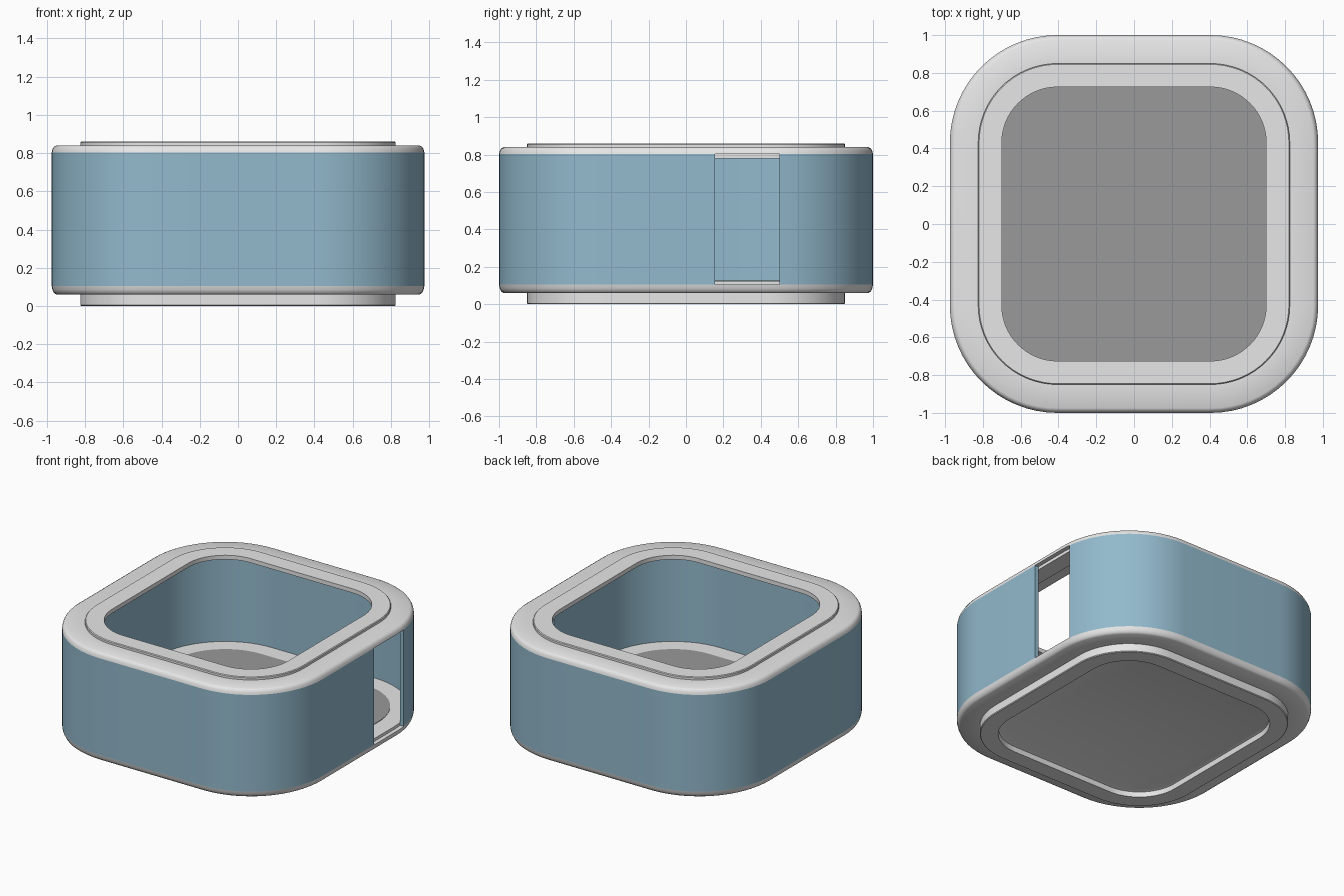
import bpy, bmesh, math

if "Cube" in bpy.data.objects:
    bpy.data.objects.remove(bpy.data.objects["Cube"])

HALF_X, HALF_Y, RADIUS = 0.975, 1.0, 0.57
STEPS = 16


def material(name, rgb):
    m = bpy.data.materials.new(name)
    m.use_nodes = True
    m.diffuse_color = (*rgb, 1)
    m.node_tree.nodes["Principled BSDF"].inputs["Base Color"].default_value = (*rgb, 1)
    return m


light_grey = material("light grey", (0.8, 0.8, 0.8))
mid_grey = material("mid grey", (0.32, 0.32, 0.32))
blue = material("dusty blue", (0.29, 0.49, 0.61))


def outline(inset):
    """Rounded rectangle, counter-clockwise, all insets sharing corner centres."""
    r, pts = RADIUS - inset, []
    for corner, (sx, sy) in enumerate([(1, 1), (-1, 1), (-1, -1), (1, -1)]):
        for i in range(STEPS + 1):
            a = math.pi / 2 * (corner + i / STEPS)
            pts.append((sx * (HALF_X - RADIUS) + r * math.cos(a),
                        sy * (HALF_Y - RADIUS) + r * math.sin(a)))
    return pts


def sweep(name, profile, mat, closed):
    """Sweep (inset, z) points round the outline; closed rings or capped ends."""
    bm = bmesh.new()
    loops = [[bm.verts.new((x, y, z)) for x, y in outline(d)] for d, z in profile]
    pairs = list(zip(loops, loops[1:]))
    if closed:
        pairs.append((loops[-1], loops[0]))
    else:
        bm.faces.new(loops[0])
        bm.faces.new(loops[-1])
    for a, b in pairs:
        for i in range(len(a)):
            j = (i + 1) % len(a)
            bm.faces.new((a[i], a[j], b[j], b[i]))
    bmesh.ops.recalc_face_normals(bm, faces=bm.faces)
    mesh = bpy.data.meshes.new(name)
    bm.to_mesh(mesh)
    bm.free()
    mesh.materials.append(mat)
    ob = bpy.data.objects.new(name, mesh)
    bpy.context.collection.objects.link(ob)
    bpy.ops.object.select_all(action="DESELECT")
    ob.select_set(True)
    bpy.context.view_layer.objects.active = ob
    bpy.ops.object.shade_smooth_by_angle(angle=math.radians(35))
    return ob


# Base tray with a foot ring and a recessed underside
sweep("base", [(0.29, 0.04), (0.275, 0.035), (0.27, 0.0), (0.155, 0.0), (0.15, 0.005),
               (0.15, 0.06), (0.025, 0.06), (0.012, 0.068), (0.004, 0.085), (0.0, 0.105),
               (0.03, 0.105), (0.03, 0.125)], light_grey, False)

# Thin floor panel inside the tray
sweep("floor_panel", [(0.155, 0.124), (0.155, 0.128)], mid_grey, False)

# Lid frame with a raised inner band and an open centre
sweep("lid_frame", [(0.03, 0.78), (0.03, 0.802), (0.0, 0.802), (0.004, 0.82),
                    (0.012, 0.833), (0.025, 0.84), (0.15, 0.84), (0.15, 0.855),
                    (0.155, 0.86), (0.275, 0.86), (0.275, 0.83), (0.15, 0.83),
                    (0.15, 0.78)], light_grey, True)

# Side wall
wall = sweep("side_wall", [(0.0, 0.105), (0.0, 0.802), (0.03, 0.802), (0.03, 0.105)],
             blue, True)

# Opening through the left side of the wall
bpy.ops.mesh.primitive_cube_add(size=1, location=(0.95, 0.328, 0.45))
cutter = bpy.context.object
cutter.name = "opening_cutter"
cutter.scale = (0.4, 0.345, 1.2)
cutter.hide_render = True
cutter.display_type = "WIRE"
cut = wall.modifiers.new("opening", "BOOLEAN")
cut.operation = "DIFFERENCE"
cut.solver = "EXACT"
cut.object = cutter

# Bake the cut and drop the helper
bpy.context.view_layer.objects.active = wall
bpy.ops.object.modifier_move_to_index(modifier=cut.name, index=0)
bpy.ops.object.modifier_apply(modifier="opening")
bpy.data.objects.remove(cutter)
